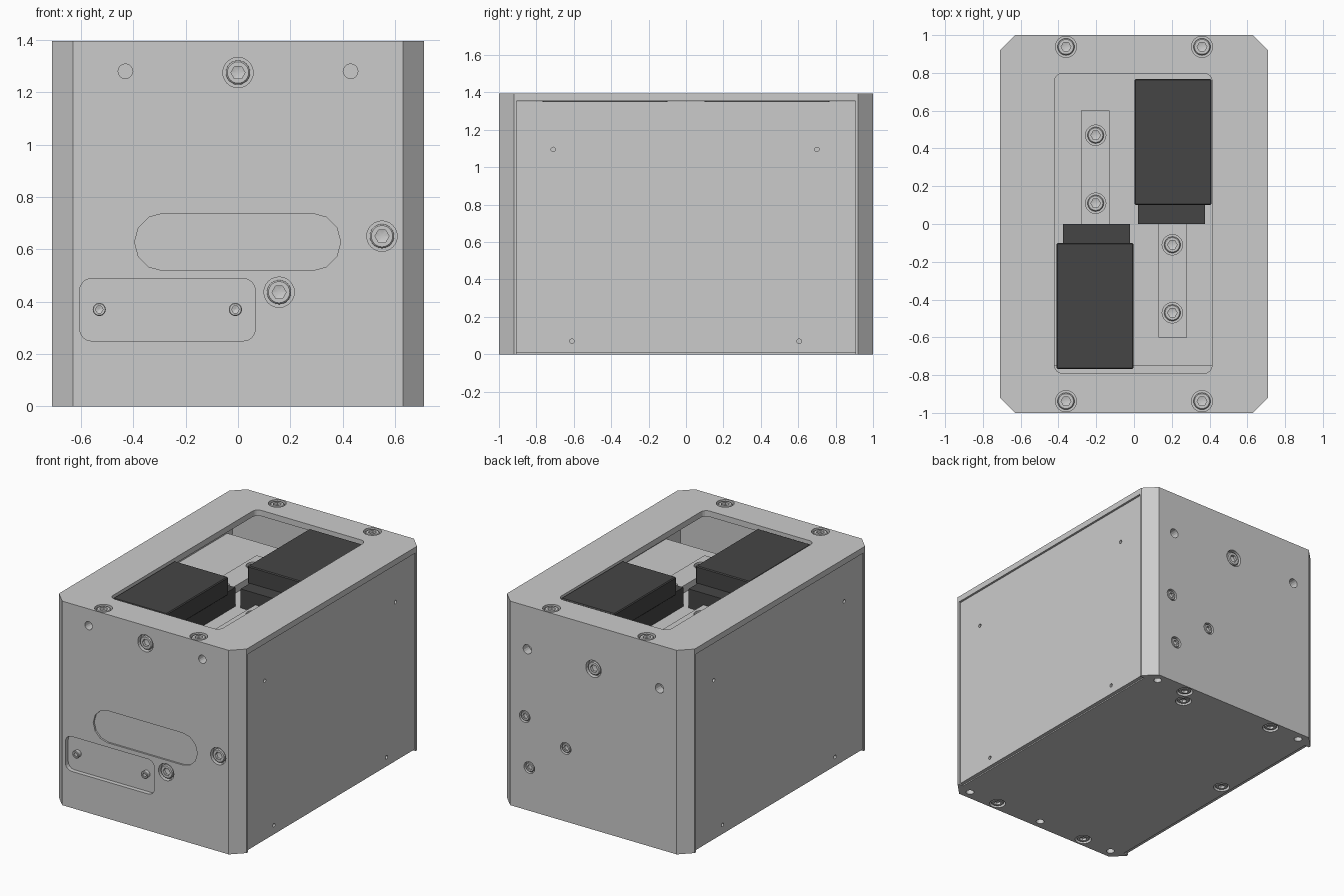
import bpy, bmesh, math
from mathutils import Matrix, Vector

if "Cube" in bpy.data.objects:
    bpy.data.objects.remove(bpy.data.objects["Cube"])

ID = Matrix.Identity(4)
FRONT = Matrix.Translation((0, -1, 0)) @ Matrix.Rotation(math.pi / 2, 4, 'X')
dark = bpy.data.materials.new("dark_plastic")
dark.diffuse_color = (0.06, 0.06, 0.06, 1)
dark.use_nodes = True
dark.node_tree.nodes["Principled BSDF"].inputs["Base Color"].default_value = dark.diffuse_color


def finish(name, bm, mat=None):
    bmesh.ops.recalc_face_normals(bm, faces=bm.faces)
    me = bpy.data.meshes.new(name)
    bm.to_mesh(me)
    bm.free()
    ob = bpy.data.objects.new(name, me)
    bpy.context.collection.objects.link(ob)
    if mat:
        me.materials.append(mat)
    return ob


def add_prism(bm, pts, z0, z1, m=ID):
    lo = [bm.verts.new(m @ Vector((x, y, z0))) for x, y in pts]
    hi = [bm.verts.new(m @ Vector((x, y, z1))) for x, y in pts]
    bm.faces.new(lo)
    bm.faces.new(hi)
    for i in range(len(pts)):
        j = (i + 1) % len(pts)
        bm.faces.new((lo[i], lo[j], hi[j], hi[i]))


def rect(x0, x1, y0, y1):
    return [(x0, y0), (x1, y0), (x1, y1), (x0, y1)]


def rounded(x0, x1, y0, y1, r, n=4):
    pts = []
    for k, (cx, cy) in enumerate(rect(x0 + r, x1 - r, y0 + r, y1 - r)):
        for i in range(n + 1):
            a = math.pi * (1 + k / 2 + i / n / 2)
            pts.append((cx + r * math.cos(a), cy + r * math.sin(a)))
    return pts


def circle(r, n=24):
    return [(r * math.cos(2 * math.pi * i / n), r * math.sin(2 * math.pi * i / n)) for i in range(n)]


def frame(p, n):
    return Matrix.Translation(p) @ Vector(n).to_track_quat('Z', 'Y').to_matrix().to_4x4()


def socket_head(bm, m, r):
    # screw head with a hexagonal socket
    n, rings = 24, []
    for rad, z, hexa in ((1, -.6, 0), (1, -.12, 0), (.88, 0, 0), (.58, 0, 1), (.58, -.4, 1)):
        ring = []
        for i in range(n):
            a = 2 * math.pi * i / n
            k = math.cos(math.pi / 6) / math.cos(a % (math.pi / 3) - math.pi / 6) if hexa else 1
            ring.append(bm.verts.new(m @ Vector((r * rad * k * math.cos(a), r * rad * k * math.sin(a), r * z))))
        rings.append(ring)
    for a, b in zip(rings, rings[1:]):
        for i in range(n):
            j = (i + 1) % n
            bm.faces.new((a[i], a[j], b[j], b[i]))
    tip = bm.verts.new(m @ Vector((0, 0, -r * .55)))
    for i in range(n):
        bm.faces.new((rings[-1][i], rings[-1][(i + 1) % n], tip))
    bm.faces.new(rings[0])


def cut(ob, cutter_bm):
    cutter = finish("cutter", cutter_bm)
    mod = ob.modifiers.new("cut", 'BOOLEAN')
    mod.operation, mod.solver, mod.object = 'DIFFERENCE', 'EXACT', cutter
    dg = bpy.context.evaluated_depsgraph_get()
    ob.data = bpy.data.meshes.new_from_object(ob.evaluated_get(dg))
    ob.modifiers.clear()
    bpy.data.objects.remove(cutter)


def plate(name, pts, z0, z1, normal=(0, 0, 1), bolts=(), holes=(), pockets=()):
    """Plate with counterbored bolts (p, radius), plain holes (p, radius, depth), pockets (pts, z0, z1, m)."""
    bm = bmesh.new()
    add_prism(bm, pts, z0, z1)
    ob = finish(name, bm)
    c = bmesh.new()
    for p, r in bolts:
        add_prism(c, circle(r), -r * .55, .02, frame(p, normal))
    for p, r, d in holes:
        add_prism(c, circle(r, 16), -d, .02, frame(p, normal))
    for p in pockets:
        add_prism(c, *p)
    cut(ob, c)
    if bolts:
        b = bmesh.new()
        for p, r in bolts:
            socket_head(b, frame(Vector(p) - Vector(normal) * .004, normal), r * .8)
        screws = finish(name + "_bolts", b)
        bpy.ops.object.select_all(action='DESELECT')
        screws.select_set(True)
        bpy.context.view_layer.objects.active = screws
        bpy.ops.object.shade_smooth_by_angle(angle=math.radians(30))
    return ob


W, C, H, T = .71, .08, 1.395, 1.355
END = .905                     # inner face of the end plates
half = [(W, END), (W, 1 - C), (W - C, 1), (C - W, 1), (-W, 1 - C), (-W, END)]
front = [(-x, -y) for x, y in half]
corners = [(sx * .36, sy * .938) for sx in (-1, 1) for sy in (-1, 1)]

# top plate with the rounded opening
plate("top_plate", half[1:5] + front[1:5], T, H,
      bolts=[((x, y, H), .056) for x, y in corners],
      pockets=[(rounded(-.42, .413, -.79, .797, .04), T - .02, H + .02, ID)])

# base plate, notched at the sides for the panels
base = half + [(-.675, END), (-.675, -END)] + front + [(.675, -END), (.675, END)]
plate("base_plate", base, 0, .08, (0, 0, -1),
      bolts=[((x, y, 0), .052) for x, y in corners + [(.29, .84), (-.61, .15)]],
      holes=[((x, y, 0), .026, .05) for x, y in
             [(-.59, -.94), (.59, -.94), (-.59, .94), (.59, .94), (0, -.94)]])

# front end plate with slot and label recess
plate("front_plate", front, .08, T, (0, -1, 0),
      bolts=[((x, -1, z), .058) for x, z in [(0, 1.275), (.55, .65), (.157, .436)]],
      holes=[((x, -1, 1.28), .028, .06) for x in (-.43, .43)],
      pockets=[(rounded(-.395, .392, .518, .737, .109, 3), -.012, .02, FRONT),
               (rounded(-.605, .066, .25, .488, .045), -.03, .02, FRONT)])
bm = bmesh.new()
for x in (-.53, -.01):
    socket_head(bm, frame((x, -1.0, .37), (0, -1, 0)), .025)
    add_prism(bm, circle(.024), -.04, -.014, frame((x, -1, .37), (0, -1, 0)))
finish("recess_screws", bm)

# back end plate
plate("back_plate", half, .08, T, (0, 1, 0),
      bolts=[((0, 1, 1.1), .058)] + [((x, 1, z), .04) for x, z in [(.52, .635), (.21, .5), (.485, .295)]],
      holes=[((x, 1, 1.1), .032, .06) for x in (-.5, .5)])

# side panels, slightly recessed
for s, side in ((1, "right"), (-1, "left")):
    xs = sorted((s * .675, s * .7))
    plate(side + "_panel", rect(*xs, -END, END), .008, T - .004, (s, 0, 0),
          holes=[((s * .7, y, z), .012, .015) for y, z in [(-.71, 1.095), (.7, 1.095), (-.61, .07), (.605, .07)]])

# inner deck under the opening
bm = bmesh.new()
add_prism(bm, rect(-.675, .675, -.75, .85), 1.08, 1.14)
finish("inner_deck", bm)

# two opposed sliders, each with a bolted rail
for s, tag in ((1, "rear"), (-1, "front")):
    R = Matrix.Rotation(0 if s > 0 else math.pi, 4, 'Z')
    rail = [(s * x, s * y) for x, y in rect(-.28, -.13, 0, .6)]
    plate(tag + "_rail", rail, 1.14, 1.19,
          bolts=[((s * -.203, s * y, 1.19), .054) for y in (.11, .47)])
    bm = bmesh.new()
    add_prism(bm, rect(.003, .41, .1, .768), 1.26, 1.385, R)
    block = finish(tag + "_slider_block", bm, dark)
    bev = block.modifiers.new("bevel", 'BEVEL')
    bev.width, bev.segments = .006, 1
    bm = bmesh.new()
    add_prism(bm, rect(.02, .376, 0, .7), 1.14, 1.27, R)
    finish(tag + "_slider_foot", bm, dark)
